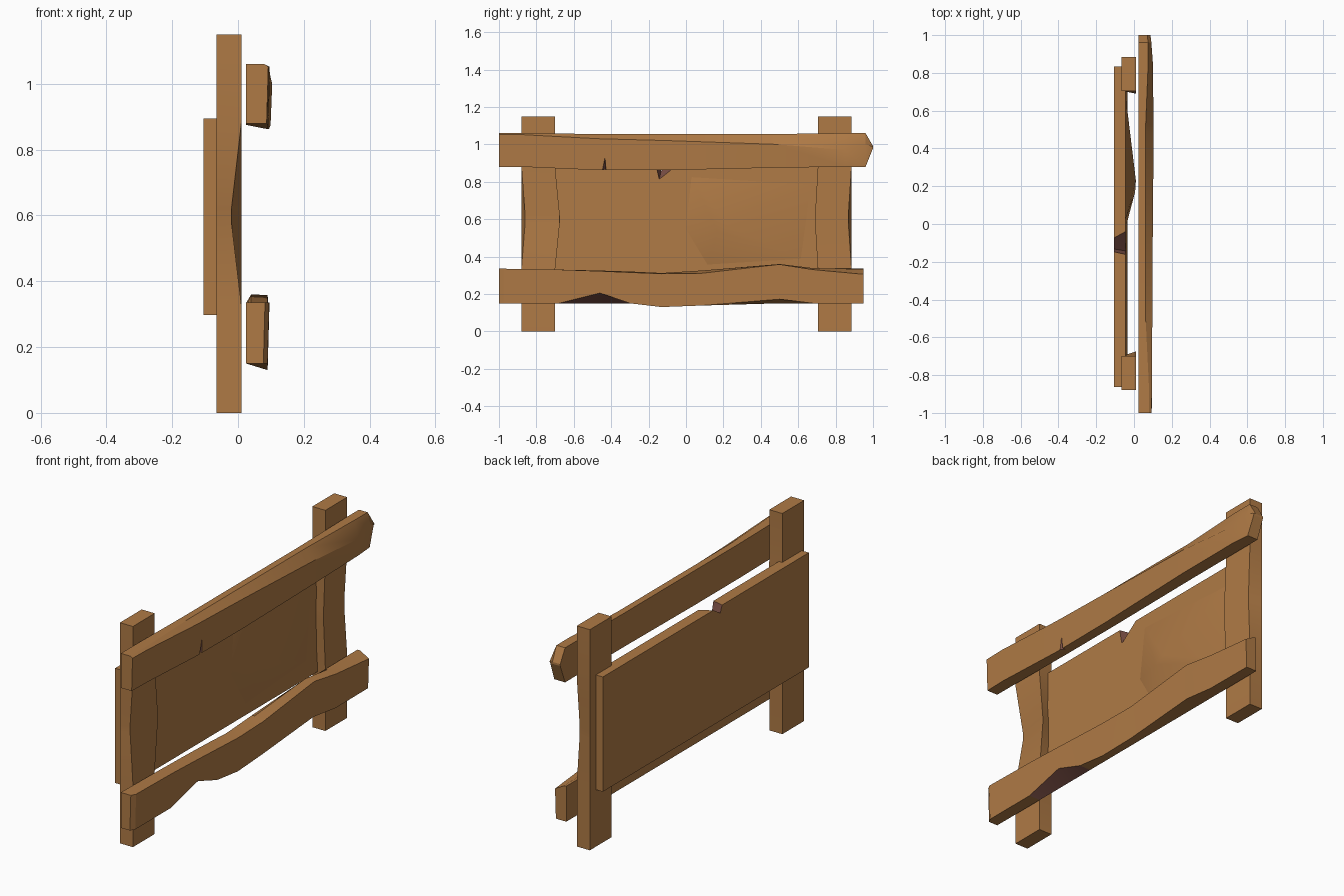
import bpy, bmesh

cube = bpy.data.objects.get("Cube")
if cube:
    bpy.data.objects.remove(cube, do_unlink=True)


def make_material(name, color):
    mat = bpy.data.materials.new(name)
    mat.use_nodes = True
    mat.diffuse_color = color
    mat.node_tree.nodes["Principled BSDF"].inputs["Base Color"].default_value = color
    return mat


MATERIALS = [make_material("warm wood", (0.43, 0.195, 0.06, 1)),
             make_material("split wood", (0.2, 0.08, 0.062, 1))]


def finish(bm, name):
    """Turn a bmesh into an object carrying both wood colours."""
    bmesh.ops.recalc_face_normals(bm, faces=bm.faces)
    mesh = bpy.data.meshes.new(name)
    bm.to_mesh(mesh)
    bm.free()
    for mat in MATERIALS:
        mesh.materials.append(mat)
    obj = bpy.data.objects.new(name, mesh)
    bpy.context.collection.objects.link(obj)
    return obj


def loft(name, sections):
    """Skin a closed bar through cross-sections with equal point counts."""
    bm = bmesh.new()
    rings = [[bm.verts.new(point) for point in section] for section in sections]
    for ring, following in zip(rings, rings[1:]):
        for i in range(len(ring)):
            j = (i + 1) % len(ring)
            bm.faces.new((ring[i], ring[j], following[j], following[i]))
    bm.faces.new(rings[0])
    bm.faces.new(rings[-1])
    return finish(bm, name)


def hull(name, points, material_index=0):
    """Convex chunk around a few points."""
    bm = bmesh.new()
    for point in points:
        bm.verts.new(point)
    result = bmesh.ops.convex_hull(bm, input=bm.verts)
    loose = [v for v in result["geom_interior"] if isinstance(v, bmesh.types.BMVert)]
    bmesh.ops.delete(bm, geom=loose, context="VERTS")
    for face in bm.faces:
        face.material_index = material_index
    return finish(bm, name)


def chip(target, points):
    """Cut a split-wood notch out of a part."""
    cutter = hull("notch_cutter", points, 1)
    cutter.hide_render = True
    modifier = target.modifiers.new("notch", "BOOLEAN")
    modifier.operation = "DIFFERENCE"
    modifier.solver = "EXACT"
    modifier.object = cutter
    bpy.context.view_layer.objects.active = target
    bpy.ops.object.modifier_apply(modifier=modifier.name)
    bpy.data.objects.remove(cutter, do_unlink=True)


def post(name, outer, inner, worn_outer, worn_inner, dent):
    """Upright with its front edges worn at mid height."""
    back, front = -0.065, 0.01
    sections = []
    for z, wear in ((0, 0), (0.33, 0), (0.58, 1), (0.62, 1), (0.88, 0), (1.15, 0)):
        front_outer = outer + (worn_outer - outer) * wear
        front_inner = inner + (worn_inner - inner) * wear
        sections.append([(back, outer, z), (back, inner, z),
                         (front, front_inner, z),
                         (front - dent * wear, front_outer, z)])
    return loft(name, sections)


def rail(name, rows):
    """Rail from rows: y, back bottom, back top, mid x, mid z, front x, front top, front bottom."""
    back = 0.025
    return loft(name, [[(back, y, low), (back, y, top), (mid_x, y, mid_z),
                        (front, y, front_top), (front - 0.005, y, front_low)]
                       for y, low, top, mid_x, mid_z, front, front_top, front_low in rows])


# Posts
parts = [post("front_post", -0.88, -0.70, -0.86, -0.675, 0.03),
         post("back_post", 0.885, 0.705, 0.868, 0.69, 0.005)]

# Upper rail with worn top edge and pointed end
upper_rail = rail("upper_rail", [
    (-1.0, 0.88, 1.06, 0.08, 1.06, 0.092, 1.052, 0.88),
    (-0.88, 0.88, 1.06, 0.08, 1.06, 0.095, 1.052, 0.88),
    (-0.47, 0.875, 1.055, 0.06, 1.055, 0.097, 1.03, 0.862),
    (-0.1, 0.875, 1.055, 0.06, 1.055, 0.099, 1.02, 0.862),
    (0.48, 0.88, 1.055, 0.06, 1.055, 0.104, 1.0, 0.875),
    (0.85, 0.88, 1.06, 0.075, 1.06, 0.1, 0.97, 0.88),
    (0.96, 0.88, 1.06, 0.075, 1.06, 0.092, 1.0, 0.88),
    (1.0, 0.98, 0.99, 0.07, 0.99, 0.087, 0.987, 0.98)])
chip(upper_rail, [(0.12, -0.47, 0.84), (0.12, -0.422, 0.84),
                  (0.12, -0.435, 1.0), (0.06, -0.43, 0.84)])
parts.append(upper_rail)

# Lower rail with wavy front edges
lower_rail = rail("lower_rail", [
    (-1.0, 0.15, 0.335, 0.04, 0.335, 0.082, 0.335, 0.15),
    (-0.975, 0.15, 0.335, 0.04, 0.335, 0.095, 0.335, 0.15),
    (-0.68, 0.15, 0.33, 0.04, 0.33, 0.095, 0.33, 0.15),
    (-0.46, 0.15, 0.325, 0.04, 0.325, 0.095, 0.322, 0.205),
    (-0.3, 0.15, 0.32, 0.04, 0.32, 0.095, 0.315, 0.15),
    (-0.13, 0.15, 0.312, 0.04, 0.312, 0.095, 0.308, 0.13),
    (0.08, 0.15, 0.325, 0.04, 0.325, 0.09, 0.31, 0.138),
    (0.5, 0.15, 0.335, 0.04, 0.36, 0.09, 0.358, 0.172),
    (0.68, 0.15, 0.335, 0.04, 0.338, 0.092, 0.33, 0.15),
    (0.95, 0.15, 0.335, 0.04, 0.333, 0.09, 0.305, 0.15)])
for face in lower_rail.data.polygons:
    if face.normal.z < -0.3 and -0.68 < face.center.y < -0.3:
        face.material_index = 1
parts.append(lower_rail)

# Back panel, slightly thicker along its lower edge
panel = loft("back_panel", [[(-0.105, y, 0.297), (-0.105, y, 0.895),
                             (-0.045, y, 0.895), (-0.035, y, 0.297)]
                            for y in (-0.862, 0.835)])
chip(panel, [(-0.12, -0.15, 0.92), (-0.12, -0.05, 0.92), (-0.12, -0.13, 0.87),
             (-0.03, -0.17, 0.92), (-0.03, 0.0, 0.92), (-0.03, -0.145, 0.805)])
parts.append(panel)

# Raised, splintered swelling on the panel face
swell = -0.047
parts.append(hull("panel_splinter", [
    (swell, 0.02, 0.84), (swell, 0.7, 0.8), (swell, 0.7, 0.35),
    (swell, 0.1, 0.31), (swell, -0.03, 0.55),
    (-0.005, 0.22, 0.58), (0.006, 0.17, 0.537), (0.01, 0.23, 0.56)]))

# Soft shading with crisp corners
bpy.ops.object.select_all(action="DESELECT")
for part in parts:
    part.select_set(True)
bpy.context.view_layer.objects.active = parts[0]
bpy.ops.object.shade_smooth_by_angle(angle=0.35)
